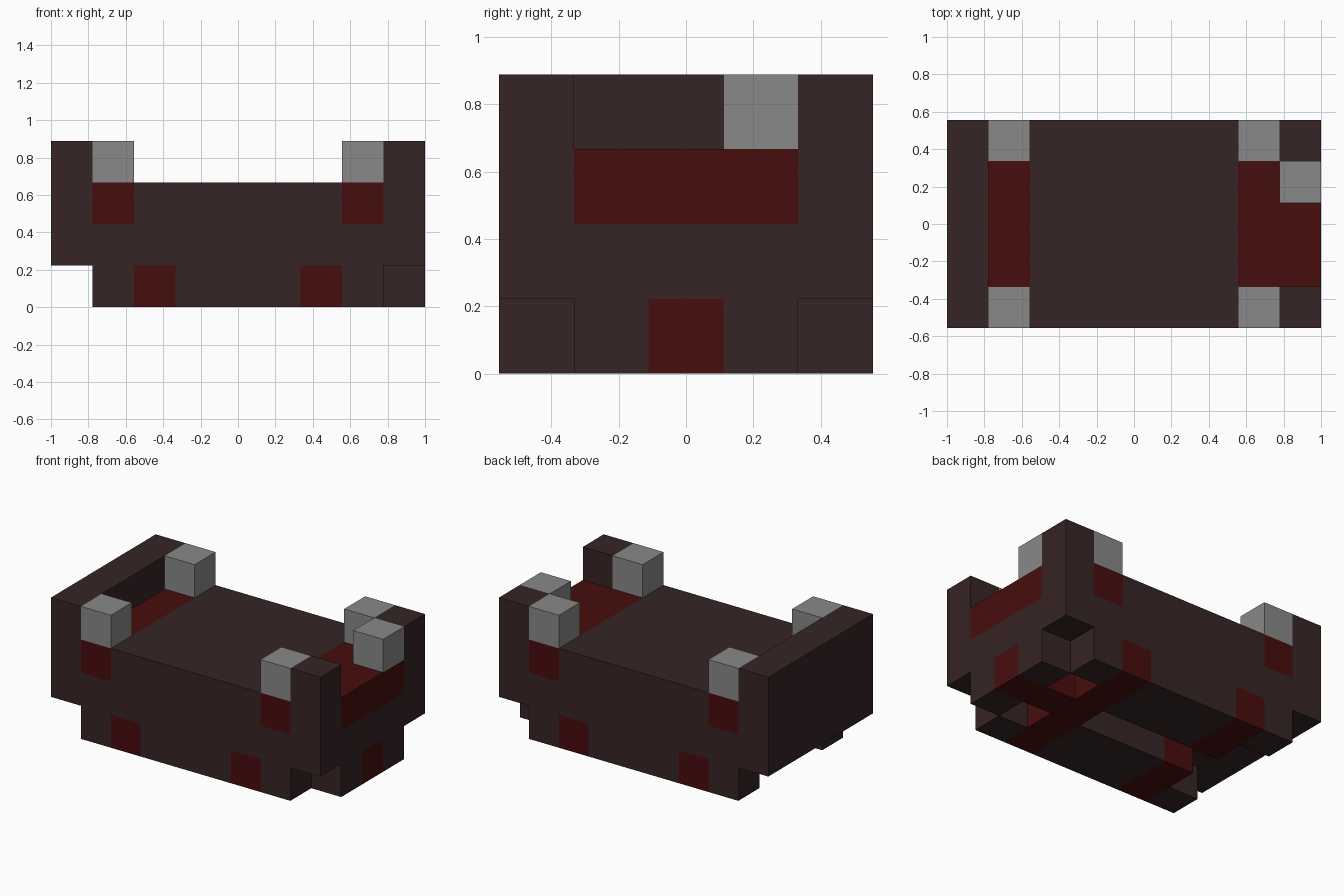
import bpy, bmesh
from mathutils import Vector

cube = bpy.data.objects.get("Cube")
if cube:
    bpy.data.objects.remove(cube, do_unlink=True)

UNIT = 2 / 9                       # one block
ORIGIN = Vector((4.5, 2.5, 0))     # grid centre on the ground


def material(name, rgb):
    m = bpy.data.materials.new(name)
    m.use_nodes = True
    m.diffuse_color = (*rgb, 1)
    m.node_tree.nodes["Principled BSDF"].inputs["Base Color"].default_value = (*rgb, 1)
    return m


dark = material("dark brown", (0.037, 0.018, 0.018))
red = material("deep red", (0.064, 0.004, 0.004))
grey = material("grey", (0.25, 0.25, 0.25))

solid = {}    # block -> part name
parts = {}    # part name -> material


def fill(name, mat, xs, ys, z):
    """Claim the blocks of one part; a later part replaces an earlier one."""
    parts[name] = mat
    for x in xs:
        for y in ys:
            solid[x, y, z] = name


ALL_X, ALL_Y, INNER_Y, END_Y = range(9), range(5), range(1, 4), (0, 4)

# Feet and underside, with an open slot along the middle
fill("base_rails", dark, range(1, 8), END_Y, 0)
fill("base_inner", dark, range(3, 6), (1, 3), 0)
fill("base_end", dark, [8], (1, 3), 0)
fill("base_cross_bar", red, [6], ALL_Y, 0)
fill("base_end_bar", red, (7, 8), [2], 0)
fill("base_rear_bars", red, [2], (0, 1, 3, 4), 0)

# Body
fill("body_slab", dark, ALL_X, ALL_Y, 1)
fill("body_upper", dark, ALL_X, ALL_Y, 2)
fill("channel_right", red, [1], ALL_Y, 2)
fill("channel_left", red, [7], ALL_Y, 2)
fill("channel_mouth", red, [8], INNER_Y, 2)

# Raised ends and studs
fill("end_wall", dark, [0], ALL_Y, 3)
fill("end_posts", dark, [8], END_Y, 3)
fill("corner_studs", grey, (1, 7), END_Y, 3)
fill("mouth_stud", grey, [8], [3], 3)


def build(name, mat):
    """Make the outer skin of one part."""
    bm = bmesh.new()
    for cell in [c for c, owner in solid.items() if owner == name]:
        for axis in range(3):
            for side in (-1, 1):
                near = list(cell)
                near[axis] += side
                if tuple(near) in solid:
                    continue
                normal, u, v = Vector(), Vector(), Vector()
                normal[axis] = side / 2
                u[(axis + 1) % 3] = side / 2
                v[(axis + 2) % 3] = 0.5
                centre = Vector(cell) + Vector((0.5, 0.5, 0.5)) + normal - ORIGIN
                corners = (-u - v, u - v, u + v, v - u)
                bm.faces.new([bm.verts.new((centre + c) * UNIT) for c in corners])
    bmesh.ops.remove_doubles(bm, verts=bm.verts, dist=0.001)
    bmesh.ops.dissolve_limit(bm, angle_limit=0.01, verts=bm.verts, edges=bm.edges)
    mesh = bpy.data.meshes.new(name)
    bm.to_mesh(mesh)
    bm.free()
    mesh.materials.append(mat)
    bpy.context.collection.objects.link(bpy.data.objects.new(name, mesh))


for part, mat in parts.items():
    build(part, mat)
